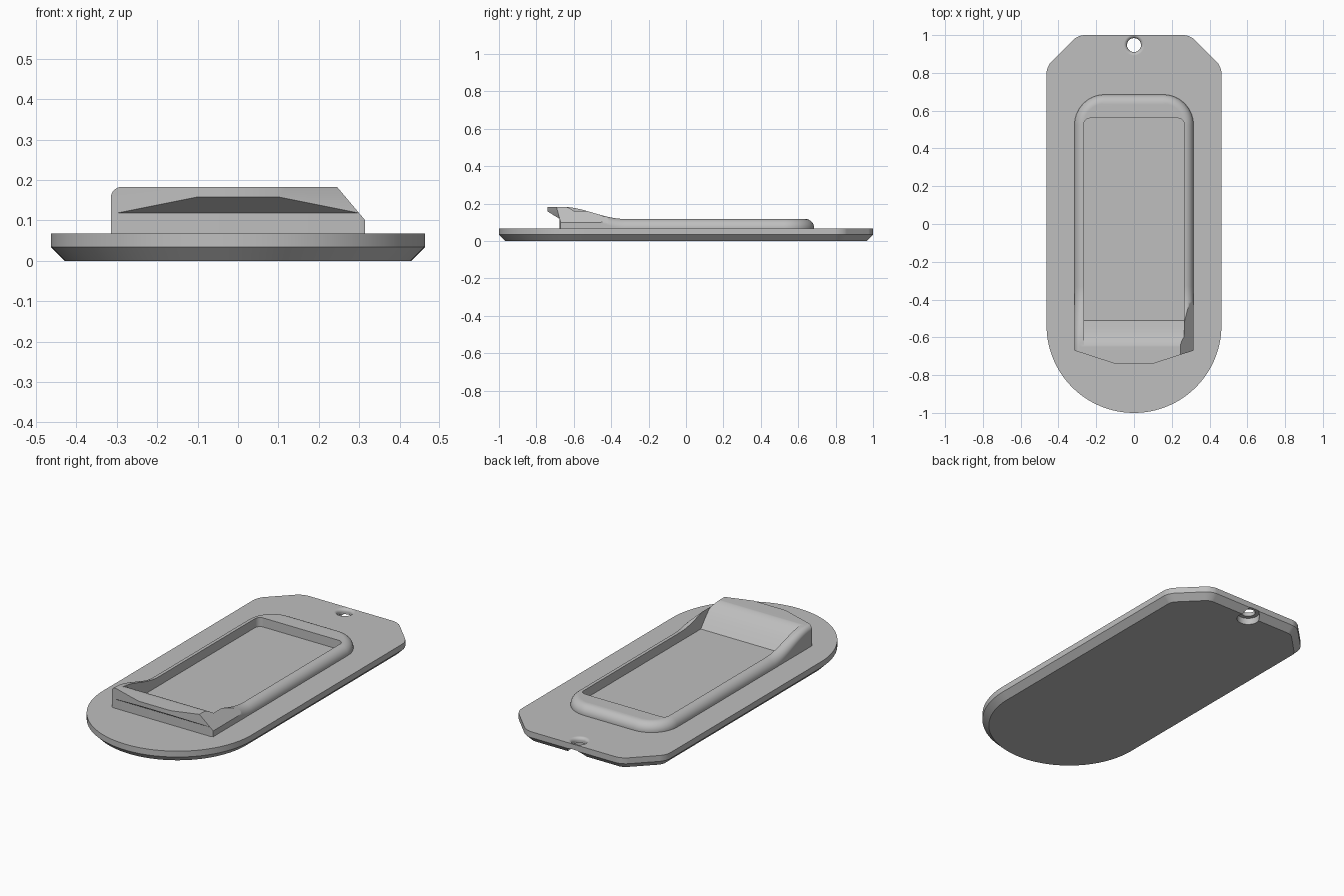
import bpy, bmesh
from math import sin, cos, pi
from mathutils import Vector

if "Cube" in bpy.data.objects:
    bpy.data.objects.remove(bpy.data.objects["Cube"], do_unlink=True)

grey = bpy.data.materials.new("light_grey")
grey.use_nodes = True
colour = (0.52, 0.52, 0.52, 1)
grey.diffuse_color = colour
grey.node_tree.nodes["Principled BSDF"].inputs["Base Color"].default_value = colour


def make_object(name, bm):
    bmesh.ops.recalc_face_normals(bm, faces=bm.faces)
    mesh = bpy.data.meshes.new(name)
    bm.to_mesh(mesh)
    bm.free()
    mesh.materials.append(grey)
    ob = bpy.data.objects.new(name, mesh)
    bpy.context.collection.objects.link(ob)
    return ob


def prism(points, direction):
    """Extrude a closed polygon along a direction."""
    bm = bmesh.new()
    face = bm.faces.new([bm.verts.new(p) for p in points])
    new = bmesh.ops.extrude_face_region(bm, geom=[face], use_keep_orig=True)["geom"]
    bmesh.ops.translate(bm, vec=direction, verts=[v for v in new if isinstance(v, bmesh.types.BMVert)])
    bmesh.ops.recalc_face_normals(bm, faces=bm.faces)
    return bm


def activate(ob):
    bpy.ops.object.select_all(action="DESELECT")
    ob.select_set(True)
    bpy.context.view_layer.objects.active = ob


def cut(ob, cutter):
    mod = ob.modifiers.new("cut", "BOOLEAN")
    mod.operation, mod.solver, mod.object = "DIFFERENCE", "EXACT", cutter
    activate(ob)
    bpy.ops.object.modifier_apply(modifier=mod.name)
    bpy.data.objects.remove(cutter, do_unlink=True)


def finish(ob):
    activate(ob)
    bpy.ops.object.shade_smooth_by_angle(angle=0.5)
    ob.modifiers.new("clean_normals", "WEIGHTED_NORMAL").keep_sharp = True


# Base plate: round front, clipped back corners, chamfered underside
R, TOP, CHAMFER = 0.463, 0.067, 0.034
corners = [(R, 0.834), (0.297, 1), (-0.297, 1), (-R, 0.834)]
arc = [(R * cos(a), R - 1 + R * sin(a)) for a in (pi + pi * i / 64 for i in range(65))]
bm = prism([(x, y, 0) for x, y in corners + arc], (0, 0, TOP))
upright = [e for e in bm.edges
           if abs(e.verts[0].co.z - e.verts[1].co.z) > 0.01 and e.verts[0].co.y > 0.5]
bmesh.ops.bevel(bm, geom=upright, offset=0.035, segments=5, profile=0.5, affect="EDGES")
rim = [e for e in bm.edges if max(v.co.z for v in e.verts) < 0.001]
bmesh.ops.bevel(bm, geom=rim, offset=CHAMFER, segments=1, affect="EDGES")
plate = make_object("base_plate", bm)

# Hanging hole: counterbore below, rounded mouth above
HOLE, MOUTH = 0.037, 0.018
profile = [(0, -0.02), (0.06, -0.02), (0.06, 0.037), (HOLE, 0.037)]
profile += [(HOLE + MOUTH * (1 - cos(a)), TOP - MOUTH + MOUTH * sin(a))
            for a in (pi / 2 * i / 6 for i in range(7))]
profile += [(HOLE + MOUTH + 0.001, TOP + 0.0003), (HOLE + MOUTH + 0.001, 0.1), (0, 0.1)]
bm = bmesh.new()
verts = [bm.verts.new((x, 0, z)) for x, z in profile]
edges = [bm.edges.new(pair) for pair in zip(verts, verts[1:])]
bmesh.ops.spin(bm, geom=verts + edges, cent=(0, 0, 0), axis=(0, 0, 1), angle=2 * pi, steps=40)
bmesh.ops.remove_doubles(bm, verts=bm.verts, dist=0.00005)
bmesh.ops.translate(bm, vec=(0, 0.947, 0), verts=bm.verts)
cut(plate, make_object("hole_cutter", bm))
finish(plate)

# Raised frame: lofted across from left to right, rising to a lip at the front
HALF, CORNER, BASE, STEPS = 0.315, 0.16, 0.05, 8


def rise(y):
    t = min(max((-0.33 - y) / 0.33, 0), 1)
    return t * t * (3 - 2 * t)


outline = [(-HALF, -0.8 + 0.47 * i / 28, -1, 0) for i in range(29)]
outline += [(-HALF + CORNER * (1 - cos(a)), 0.525 + CORNER * sin(a), -cos(a), sin(a))
            for a in (pi / 2 * i / 14 for i in range(15))]
bm = bmesh.new()
sections = []
for x, y, nx, ny in outline:
    height, r = 0.118 + 0.065 * rise(y), 0.048 - 0.02 * rise(y)
    left = [(x, y, BASE)]
    for i in range(STEPS + 1):
        a = pi / 2 * i / STEPS
        inset = r * (1 - cos(a))
        left.append((x - nx * inset, y - ny * inset, height - r + r * sin(a)))
    right = [(-px, py, pz) for px, py, pz in reversed(left)]
    sections.append([bm.verts.new(p) for p in left + right])
n = len(sections[0])
for a, b in zip(sections, sections[1:]):
    for k in range(n):
        bm.faces.new((a[k], a[(k + 1) % n], b[(k + 1) % n], b[k]))
bm.faces.new(sections[0])
last = sections[-1]
for k in range(n // 2 - 1):
    bm.faces.new((last[k], last[k + 1], last[n - 2 - k], last[n - 1 - k]))
bmesh.ops.recalc_face_normals(bm, faces=bm.faces)

# Pointed front outline and the slanted facet on the left of the lip
slices = [((0, -0.74, 0), (0, -1, 0)),
          ((0.1, -0.74, 0), (0.07, -0.215, 0)),
          ((-0.1, -0.74, 0), (-0.07, -0.215, 0)),
          ((HALF, 0, 0.1), (0.083, 0, 0.07))]
for point, normal in slices:
    bmesh.ops.bisect_plane(bm, geom=bm.verts[:] + bm.edges[:] + bm.faces[:], dist=0.00001,
                           plane_co=point, plane_no=Vector(normal).normalized(), clear_outer=True)
    bmesh.ops.holes_fill(bm, edges=[e for e in bm.edges if e.is_boundary], sides=0)
frame = make_object("raised_frame", bm)

# Undercut below the lip
under = [(-0.675, 0), (-0.675, 0.118), (-0.74, 0.158), (-0.805, 0.198), (-0.9, 0.198), (-0.9, 0)]
bm = prism([(-0.5, y, z) for y, z in under], (1, 0, 0))
cut(frame, make_object("undercut_cutter", bm))

# Recess with a curved ramp up to the lip
INNER = 0.265
ramp = [(-0.51 - 0.15 * u, TOP + 0.117 * sin(pi / 2 * u)) for u in (i / 14 for i in range(15))]
well = [(0.56, 0.03), (-0.51, 0.03)] + ramp + [(-0.66, 0.3), (0.56, 0.3)]
bm = prism([(-INNER, y, z) for y, z in well], (2 * INNER, 0, 0))
ends = [e for e in bm.edges if all(v.co.y > 0.5 for v in e.verts)
        and abs(e.verts[0].co.z - e.verts[1].co.z) > 0.1]
bmesh.ops.bevel(bm, geom=ends, offset=0.03, segments=6, profile=0.5, affect="EDGES")
cut(frame, make_object("recess_cutter", bm))
finish(frame)
